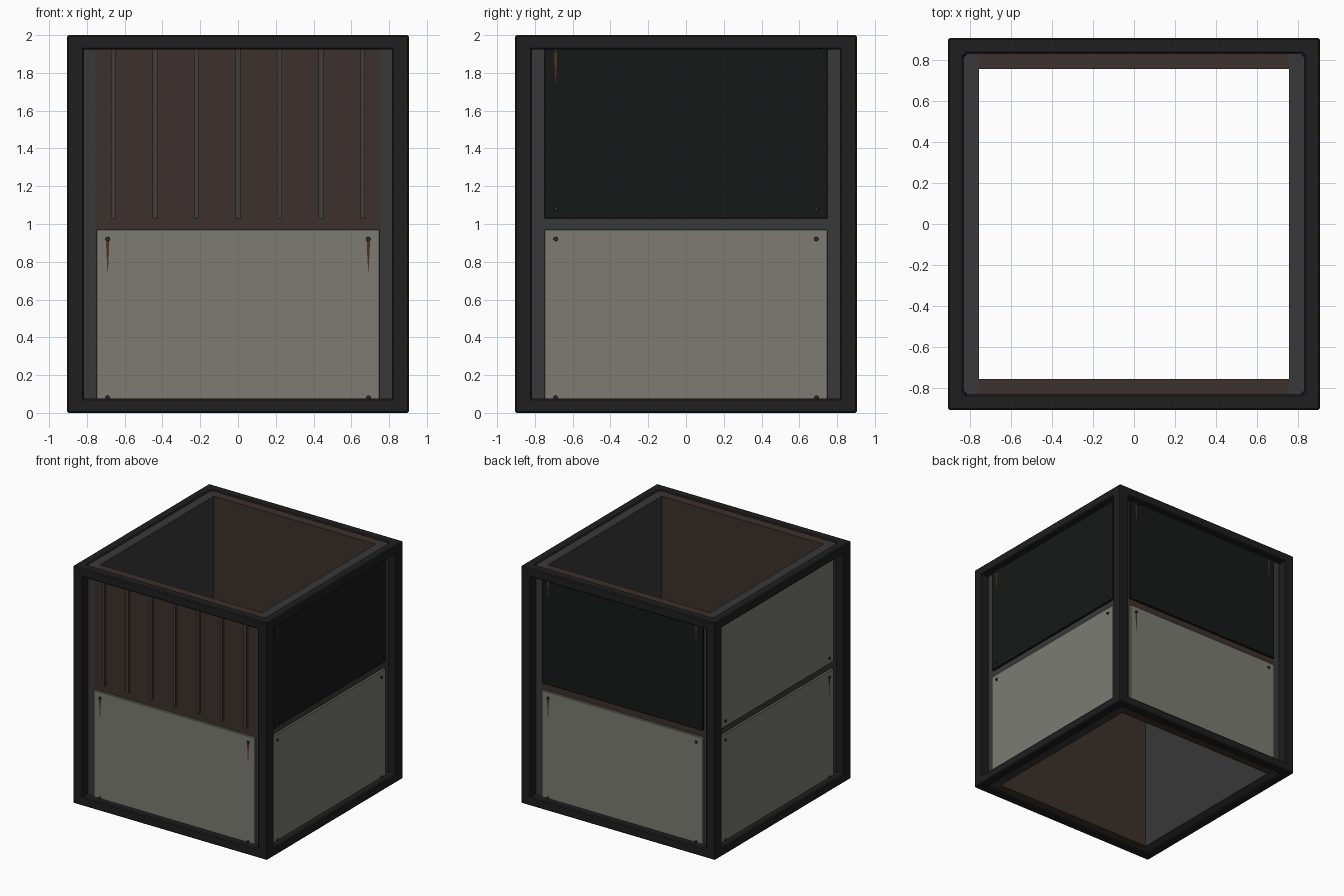
import bpy, bmesh, math
from mathutils import Matrix, Vector

if "Cube" in bpy.data.objects:
    bpy.data.objects.remove(bpy.data.objects["Cube"])

def mat(name, r, g, b):
    m = bpy.data.materials.new(name)
    m.diffuse_color = (r, g, b, 1)
    m.use_nodes = True
    m.node_tree.nodes["Principled BSDF"].inputs["Base Color"].default_value = m.diffuse_color
    return m

FRAME = mat("black_steel", .013, .013, .013)
WALL = mat("grey_steel", .04, .04, .041)
BROWN = mat("brown_steel", .045, .03, .025)
RIB = mat("rib_grey", .05, .046, .043)
LIGHT = mat("light_panel", .2, .2, .175)
DARK = mat("dark_panel", .008, .0095, .0085)
BOLT = mat("bolt_steel", .03, .03, .028)
RUST = mat("rust", .08, .03, .012)

def finish(name, bm, m, side):
    # parts are modelled on the front, then turned to their side
    bm.transform(Matrix.Rotation(side * math.pi / 2, 4, 'Z'))
    bmesh.ops.recalc_face_normals(bm, faces=bm.faces)
    me = bpy.data.meshes.new(name)
    bm.to_mesh(me)
    bm.free()
    me.materials.append(m)
    ob = bpy.data.objects.new(name, me)
    bpy.context.collection.objects.link(ob)
    return ob

def box(name, lo, hi, m, side=0, bevel=0):
    bm = bmesh.new()
    lo, hi = Vector(lo), Vector(hi)
    bmesh.ops.create_cube(bm, size=1)
    for v in bm.verts:
        v.co = Vector((v.co[i] * (hi[i] - lo[i]) + (lo[i] + hi[i]) / 2 for i in range(3)))
    ob = finish(name, bm, m, side)
    if bevel:
        b = ob.modifiers.new("bevel", 'BEVEL')
        b.width, b.segments = bevel, 1
    return ob

def bolt(name, u, z, side):
    bm = bmesh.new()
    bmesh.ops.create_cone(bm, cap_ends=True, segments=12, radius1=.012, radius2=.01, depth=.012,
                          matrix=Matrix.Translation((u, -.854, z)) @ Matrix.Rotation(math.pi / 2, 4, 'X'))
    finish(name, bm, BOLT, side)

def streak(name, u, z, side):
    bm = bmesh.new()
    prof = [(-.009, 0), (.009, 0), (.007, -.06), (.001, -.175), (-.001, -.175), (-.007, -.06)]
    bm.faces.new([bm.verts.new((u + a, -.852, z + b)) for a, b in prof])
    finish(name, bm, RUST, side)

E = .905
SIDES = ["front", "right", "back", "left"]
UPPER = [None, DARK, DARK, LIGHT]
RUSTED = {(0, -.69, .92), (0, .69, .92), (1, -.69, 1.92), (2, -.69, .92),
          (2, -.69, 1.92), (2, .69, 1.92), (3, .69, .92)}

for s, n in enumerate(SIDES):
    # frame: one post and two rails per side
    box(n + "_post", (-E, -E, 0), (-.815, -.815, 2), FRAME, s, .008)
    for label, z in (("bottom", 0), ("top", 1.925)):
        box(f"{n}_{label}_rail", (-E, -E, z), (E, -.83, z + .075), FRAME, s, .008)
    # inner walls: side walls overlap the ends of front and back
    w = .83 if s % 2 else .755
    box(n + "_wall", (-w, -.83, .01), (w, -.755, 1.99), WALL if s % 2 else BROWN, s)
    # cladding panels with bolts and rust streaks
    for base, m, label in ((0, LIGHT, "lower"), (1, UPPER[s], "upper")):
        if not m:
            continue
        box(f"{n}_{label}_panel", (-.75, -.85, base + .03), (.75, -.83, base + .97), m, s, .003)
        for u in (-.69, .69):
            for z in (base + .08, base + .92):
                bolt(f"{n}_{label}_bolt", u, z, s)
                if (s, u, round(z, 2)) in RUSTED:
                    streak(f"{n}_{label}_rust_streak", u, z, s)

# ribs of the front upper sheet
for i in range(-3, 4):
    box("front_rib", (i * .22 - .0125, -.85, 1.03), (i * .22 + .0125, -.83, 1.97), RIB)
